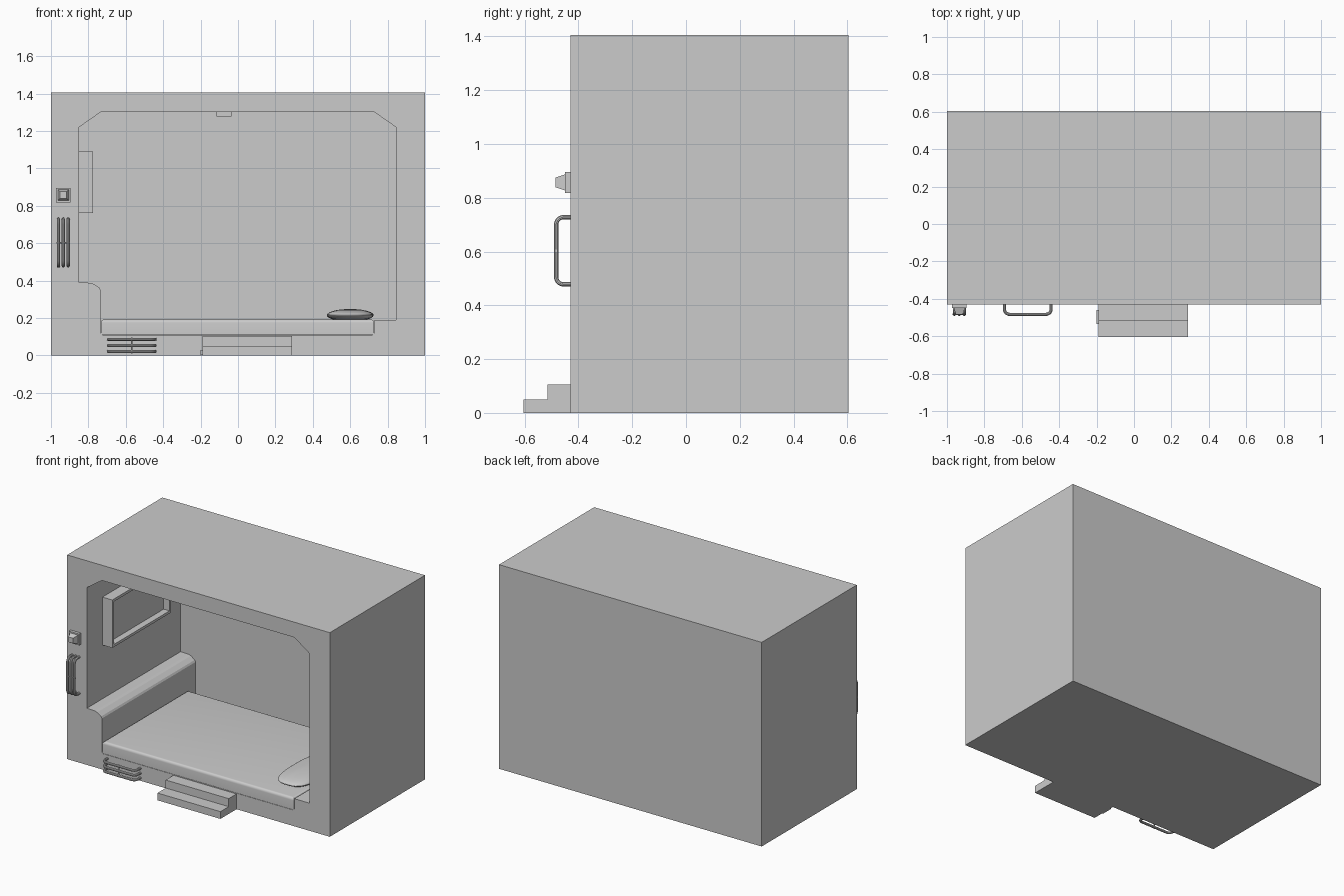
import bpy, bmesh, math
from mathutils import Vector, Matrix

if "Cube" in bpy.data.objects:
    bpy.data.objects.remove(bpy.data.objects["Cube"])

FRONT, BACK = -0.43, 0.605


def finish(name, bm, smooth=False):
    bmesh.ops.recalc_face_normals(bm, faces=bm.faces)
    me = bpy.data.meshes.new(name)
    bm.to_mesh(me)
    bm.free()
    ob = bpy.data.objects.new(name, me)
    bpy.context.collection.objects.link(ob)
    select(ob)
    if smooth:
        bpy.ops.object.shade_smooth_by_angle()
    return ob


def select(ob):
    bpy.ops.object.select_all(action='DESELECT')
    ob.select_set(True)
    bpy.context.view_layer.objects.active = ob


def box_bm(x0, x1, y0, y1, z0, z1):
    bm = bmesh.new()
    size = Matrix.Diagonal((x1 - x0, y1 - y0, z1 - z0, 1))
    mid = Matrix.Translation(((x0 + x1) / 2, (y0 + y1) / 2, (z0 + z1) / 2))
    bmesh.ops.create_cube(bm, size=1, matrix=mid @ size)
    return bm


def box(name, *dims):
    return finish(name, box_bm(*dims))


def prism(name, points, to3d, direction):
    """Extrude a 2D outline mapped into space by to3d."""
    bm = bmesh.new()
    face = bm.faces.new([bm.verts.new(to3d(*p)) for p in points])
    ext = bmesh.ops.extrude_face_region(bm, geom=[face])
    bmesh.ops.translate(bm, vec=direction,
                        verts=[v for v in ext['geom'] if isinstance(v, bmesh.types.BMVert)])
    return finish(name, bm)


# Pod shell with the sleeping space cut out
shell = box("pod_shell", -1, 1, FRONT, BACK, 0, 1.405)
opening = [(-0.735, 0.12), (-0.725, 0.11), (0.72, 0.11), (0.73, 0.12), (0.73, 0.19),
           (0.845, 0.19), (0.845, 1.22), (0.73, 1.30), (-0.735, 1.30), (-0.85, 1.22),
           (-0.85, 0.39), (-0.79, 0.388), (-0.772, 0.382), (-0.742, 0.362), (-0.735, 0.35)]
cutter = prism("opening_cutter", opening, lambda x, z: (x, FRONT - 0.1, z), (0, 0.59 - FRONT + 0.1, 0))
cutter.hide_render = True
mod = shell.modifiers.new("opening", 'BOOLEAN')
mod.operation = 'DIFFERENCE'
mod.solver = 'EXACT'
mod.object = cutter
select(shell)
bpy.ops.object.modifier_apply(modifier=mod.name)
bpy.data.objects.remove(cutter)

# Mattress with rounded top edges
bm = box_bm(-0.733, 0.728, FRONT + 0.001, 0.50, 0.111, 0.192)
top_edges = [e for e in bm.edges if all(v.co.z > 0.15 for v in e.verts)]
bmesh.ops.bevel(bm, geom=top_edges, offset=0.018, segments=5, profile=0.5, affect='EDGES')
finish("mattress", bm, True)

# Pillow: a sphere squared off in plan
bm = bmesh.new()
bmesh.ops.create_uvsphere(bm, u_segments=40, v_segments=20, radius=1)
for v in bm.verts:
    x, y, z = v.co
    r = math.hypot(x, y)
    if r > 1e-6:
        n = (abs(x / r) ** 3 + abs(y / r) ** 3) ** (1 / 3)
        x, y = x / n, y / n
    v.co = (0.60 + 0.125 * x, -0.08 + 0.25 * y, 0.215 + 0.033 * z)
finish("pillow", bm, True)

# Wall screen: frame with a recessed panel
bm = box_bm(-0.852, -0.775, -0.26, 0.38, 0.76, 1.09)
bm.normal_update()
face = max(bm.faces, key=lambda f: f.normal.x)
bmesh.ops.inset_region(bm, faces=[face], thickness=0.025)
ext = bmesh.ops.extrude_face_region(bm, geom=[face])
bmesh.ops.translate(bm, vec=(-0.045, 0, 0),
                    verts=[v for v in ext['geom'] if isinstance(v, bmesh.types.BMVert)])
if face.is_valid:
    bm.faces.remove(face)
finish("wall_screen", bm)

# Ceiling lamp
box("ceiling_lamp", -0.115, -0.035, -0.06, 0.22, 1.277, 1.302)

# Vent dots along the sloping ledge
bm = bmesh.new()
slope = Vector((0.030, 0, -0.020))
normal = Vector((0.020, 0, 0.030)).normalized()
tilt = normal.to_track_quat('Z', 'Y').to_matrix().to_4x4()
for row in range(3):
    for i in range(34):
        p = Vector((-0.772, -0.36 + i * 0.026, 0.382)) + slope * (0.2 + 0.3 * row) + normal * 0.001
        bmesh.ops.create_circle(bm, cap_ends=True, segments=6, radius=0.003,
                                matrix=Matrix.Translation(p) @ tilt)
finish("ledge_vents", bm)

# Entry steps with a small side switch
prism("entry_steps", [(FRONT, 0), (-0.605, 0), (-0.605, 0.05), (-0.515, 0.05), (-0.515, 0.105), (FRONT, 0.105)],
      lambda y, z: (-0.19, y, z), (0.48, 0, 0))
box("step_switch", -0.20, -0.189, -0.535, -0.46, 0.003, 0.03)

# Control button: square plate and tapered knob
box("button_plate", -0.973, -0.895, -0.45, FRONT + 0.002, 0.818, 0.896)
bm = box_bm(-0.964, -0.904, -0.485, -0.449, 0.827, 0.887)
for v in bm.verts:
    if v.co.y < -0.47:
        v.co.x = -0.934 + (v.co.x + 0.934) * 0.6
        v.co.z = 0.857 + (v.co.z - 0.857) * 0.6
finish("button_knob", bm)


def tube(name, pts, radius):
    cu = bpy.data.curves.new(name, 'CURVE')
    cu.dimensions = '3D'
    cu.bevel_depth = radius
    cu.bevel_resolution = 3
    cu.use_fill_caps = True
    sp = cu.splines.new('POLY')
    sp.points.add(len(pts) - 1)
    for sp_pt, p in zip(sp.points, pts):
        sp_pt.co = (*p, 1)
    ob = bpy.data.objects.new(name, cu)
    bpy.context.collection.objects.link(ob)
    select(ob)
    bpy.ops.object.convert(target='MESH')
    bpy.ops.object.shade_smooth_by_angle()


# U-shaped triple handles, path given as (distance along, y)
def handle(name, mid, rows, to3d):
    half, y_out, r = 0.125, -0.483, 0.028
    right = [(half, FRONT + 0.005)]
    for i in range(7):
        a = math.pi / 2 * i / 6
        right.append((half - r + r * math.cos(a), y_out + r - r * math.sin(a)))
    path = right + [(-s, y) for s, y in reversed(right)]
    for k, row in enumerate(rows):
        tube(f"{name}_bar_{k + 1}", [to3d(mid + s, y, row) for s, y in path], 0.0085)
    tube(name + "_clip", [to3d(mid, y_out, rows[0] - 0.01), to3d(mid, y_out, rows[-1] + 0.01)], 0.004)


handle("side_handle", 0.603, (-0.96, -0.934, -0.908), lambda s, y, row: (row, y, s))
handle("low_handle", -0.568, (0.02, 0.053, 0.086), lambda s, y, row: (s, y, row))
